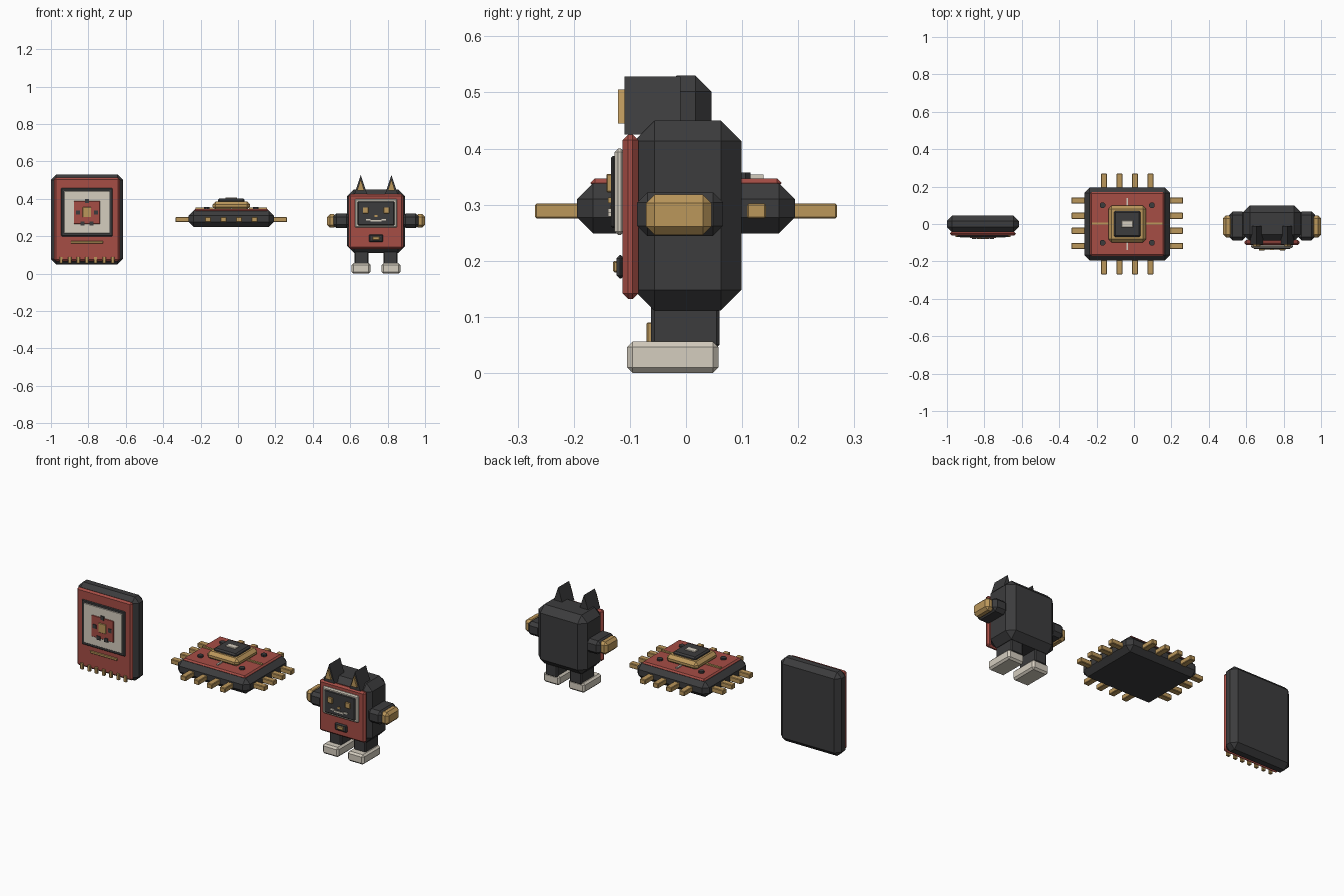
import bpy, bmesh, math
from mathutils import Matrix

if "Cube" in bpy.data.objects:
    bpy.data.objects.remove(bpy.data.objects["Cube"])


def material(name, rgb):
    m = bpy.data.materials.new(name)
    m.diffuse_color = (*rgb, 1)
    m.use_nodes = True
    m.node_tree.nodes["Principled BSDF"].inputs["Base Color"].default_value = m.diffuse_color
    return m


BLACK = material("charcoal", (0.045, 0.045, 0.047))
RED = material("brick red", (0.38, 0.075, 0.06))
GOLD = material("gold", (0.5, 0.31, 0.105))
CREAM = material("cream", (0.66, 0.61, 0.52))


def finish(name, bm, mat):
    bmesh.ops.recalc_face_normals(bm, faces=bm.faces)
    me = bpy.data.meshes.new(name)
    bm.to_mesh(me)
    bm.free()
    me.materials.append(mat)
    ob = bpy.data.objects.new(name, me)
    bpy.context.collection.objects.link(ob)
    return ob


def box(name, mat, x, y, z, bevel=0.0):
    """Chamfered box from (min, max) ranges."""
    bm = bmesh.new()
    size = [r[1] - r[0] for r in (x, y, z)]
    mid = [(r[1] + r[0]) / 2 for r in (x, y, z)]
    bmesh.ops.create_cube(bm, size=1,
                          matrix=Matrix.Translation(mid) @ Matrix.Diagonal((*size, 1)))
    if bevel:
        bmesh.ops.bevel(bm, geom=bm.edges[:], offset=bevel, segments=1,
                        profile=0.5, affect='EDGES')
    return finish(name, bm, mat)


def around(c, half):
    return (c - half, c + half)


def prism(name, mat, cx, half, z0, z1, y0, y1):
    """Triangular prism running along y."""
    bm = bmesh.new()
    rings = [[bm.verts.new(p) for p in ((cx - half, y, z0), (cx + half, y, z0), (cx, y, z1))]
             for y in (y0, y1)]
    for r in rings:
        bm.faces.new(r)
    for i in range(3):
        j = (i + 1) % 3
        bm.faces.new((rings[0][i], rings[0][j], rings[1][j], rings[1][i]))
    return finish(name, bm, mat)


def disc(name, mat, x, y, z0, z1, r):
    bm = bmesh.new()
    bmesh.ops.create_cone(bm, cap_ends=True, segments=8, radius1=r, radius2=r, depth=z1 - z0,
                          matrix=Matrix.Translation((x, y, (z0 + z1) / 2))
                          @ Matrix.Rotation(math.pi / 8, 4, 'Z'))
    return finish(name, bm, mat)


# --- Cartridge card ---
C = -0.808
box("card_body", BLACK, (-1, -0.616), (-0.045, 0.045), (0.05, 0.53), 0.028)
box("card_front", RED, (-0.984, -0.632), (-0.062, -0.04), (0.066, 0.514), 0.01)
box("card_screen_frame", BLACK, around(C, 0.138), (-0.07, -0.06), (0.2, 0.457), 0.004)
box("card_screen", CREAM, around(C, 0.122), (-0.073, -0.066), (0.215, 0.442), 0.002)
box("card_emblem", RED, around(C, 0.07), (-0.076, -0.07), (0.265, 0.388), 0.002)
box("card_emblem_core", GOLD, around(C, 0.023), (-0.08, -0.074), (0.302, 0.356), 0.002)
for dx, z in ((0, 0.388), (-0.024, 0.268), (0.024, 0.268), (-0.048, 0.328), (0.048, 0.328)):
    box("card_emblem_stud", BLACK, around(C + dx, 0.011), (-0.08, -0.072), around(z, 0.011))
box("card_bar", GOLD, around(C, 0.086), (-0.068, -0.06), (0.161, 0.175), 0.002)
for i in range(-3, 4):
    box("card_pin", GOLD, around(C + i * 0.046, 0.009), (-0.07, -0.055), (0.054, 0.09), 0.002)

# --- Microchip ---
X, Y = -0.036, 0.0
box("chip_body", BLACK, around(X, 0.229), around(Y, 0.194), (0.249, 0.338), 0.028)
box("chip_top", RED, around(X, 0.199), around(Y, 0.17), (0.33, 0.347), 0.008)
box("chip_collar", GOLD, around(X, 0.1), around(Y, 0.098), (0.34, 0.387), 0.017)
box("chip_core", BLACK, around(X, 0.072), around(Y, 0.07), (0.375, 0.402), 0.008)
box("chip_core_light", CREAM, around(X, 0.031), around(Y, 0.018), (0.4, 0.407), 0.002)
for s in (-1, 1):
    box("chip_trace_side", GOLD, around(X + s * 0.142, 0.048), around(Y + 0.003, 0.006),
        (0.345, 0.354))
    box("chip_trace_end", CREAM, around(X, 0.005), around(Y + s * 0.117, 0.021),
        (0.345, 0.354))
    for k in (-1, 1):
        disc("chip_rivet", BLACK, X + s * 0.132, Y + k * 0.1, 0.343, 0.357, 0.016)
    for k in (-1.5, -0.5, 0.5, 1.5):
        ends = sorted((Y + s * 0.16, Y + s * 0.269))
        box("chip_leg_end", GOLD, around(X + k * 0.083, 0.017), ends, (0.275, 0.302), 0.003)
        sides = sorted((X + s * 0.2, X + s * 0.298))
        box("chip_leg_side", GOLD, sides, around(Y + 0.004 + k * 0.081, 0.017),
            (0.275, 0.302), 0.003)

# --- Robot figure ---
R = 0.738
box("robot_body", BLACK, around(R, 0.155), (-0.093, 0.099), (0.111, 0.45), 0.037)
box("robot_front", RED, around(R, 0.146), (-0.113, -0.085), (0.132, 0.425), 0.01)
box("robot_face_frame", CREAM, around(R, 0.113), (-0.127, -0.11), (0.246, 0.4), 0.006)
box("robot_face_screen", BLACK, around(R, 0.098), (-0.134, -0.124), (0.258, 0.387), 0.004)
box("robot_nose", GOLD, around(R, 0.007), (-0.139, -0.132), (0.303, 0.313))
box("robot_mouth", CREAM, around(R, 0.03), (-0.139, -0.132), (0.279, 0.287))
box("robot_button_rim", BLACK, around(R, 0.038), (-0.124, -0.11), (0.168, 0.21), 0.006)
box("robot_button", GOLD, around(R, 0.02), (-0.13, -0.12), (0.179, 0.2), 0.003)
for s in (-1, 1):
    box("robot_eye", GOLD, around(R + s * 0.056, 0.015), (-0.142, -0.132), (0.322, 0.355), 0.002)
    box("robot_mouth_corner", CREAM, around(R + s * 0.042, 0.012), (-0.139, -0.132),
        (0.285, 0.293))
    # Ears with gold inserts
    prism("robot_ear", BLACK, R + s * 0.082, 0.034, 0.425, 0.528, -0.11, -0.01)
    prism("robot_ear_insert", GOLD, R + s * 0.082, 0.019, 0.445, 0.505, -0.121, -0.108)
    # Arms and hands
    box("robot_arm", BLACK, sorted((R + s * 0.14, R + s * 0.23)), (-0.087, 0.066),
        (0.244, 0.322), 0.018)
    box("robot_hand", GOLD, sorted((R + s * 0.21, R + s * 0.262)), (-0.071, 0.045),
        (0.246, 0.318), 0.015)
    # Legs and feet
    box("robot_leg", BLACK, around(R + s * 0.077, 0.038), (-0.062, 0.06), (0.045, 0.13), 0.006)
    box("robot_foot", CREAM, around(R + s * 0.08, 0.051), (-0.105, 0.058), (0, 0.056), 0.01)
